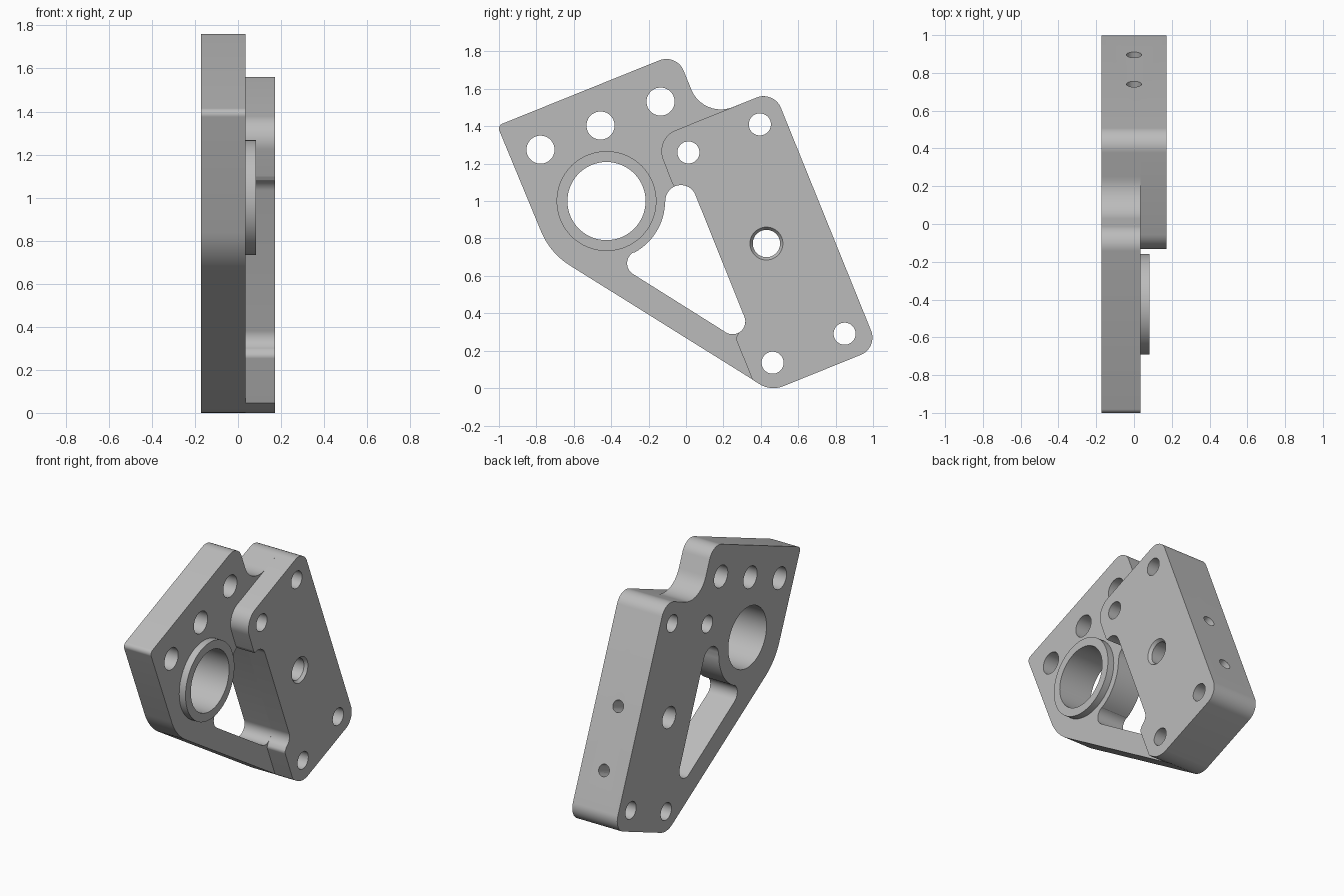
import bpy, bmesh, math
from mathutils import Vector, Matrix

cube = bpy.data.objects.get("Cube")
if cube:
    bpy.data.objects.remove(cube, do_unlink=True)

grey = bpy.data.materials.new("plain_grey")
grey.use_nodes = True
grey.diffuse_color = (0.5, 0.5, 0.5, 1)
grey.node_tree.nodes["Principled BSDF"].inputs["Base Color"].default_value = (0.5, 0.5, 0.5, 1)


def arc(y, z, r, a0, a1, steps=16):
    """Points along an arc, angles in degrees."""
    angles = [math.radians(a0 + (a1 - a0) * i / steps) for i in range(steps + 1)]
    return [(y + r * math.cos(a), z + r * math.sin(a)) for a in angles]


def circle(y, z, r):
    return arc(y, z, r, 0, 360, 64)[:-1]


def rounded(corners, steps=12):
    """Closed outline whose corners (y, z, radius) are filleted."""
    out = []
    for i, (y, z, r) in enumerate(corners):
        p = Vector((y, z))
        if r == 0:
            out.append((y, z))
            continue
        a = (Vector(corners[i - 1][:2]) - p).normalized()
        b = (Vector(corners[(i + 1) % len(corners)][:2]) - p).normalized()
        half = a.angle(b) / 2
        centre = p + (a + b).normalized() * r / math.sin(half)
        start = p + a * r / math.tan(half) - centre
        end = p + b * r / math.tan(half) - centre
        turn = math.atan2(start.x * end.y - start.y * end.x, start.dot(end))
        for k in range(steps + 1):
            out.append(tuple(centre + Matrix.Rotation(turn * k / steps, 2) @ start))
    return out


def plate(name, loops, x0, x1):
    """Extrude an outline with holes from x0 to x1."""
    curve = bpy.data.curves.new(name, "CURVE")
    curve.dimensions = "2D"
    curve.fill_mode = "BOTH"
    curve.extrude = (x1 - x0) / 2
    for loop in loops:
        spline = curve.splines.new("POLY")
        spline.points.add(len(loop) - 1)
        for point, (y, z) in zip(spline.points, loop):
            point.co = (y, z, 0, 1)
        spline.use_cyclic_u = True
    temp = bpy.data.objects.new(name + "_profile", curve)
    bpy.context.collection.objects.link(temp)
    mesh = bpy.data.meshes.new_from_object(
        temp.evaluated_get(bpy.context.evaluated_depsgraph_get()))
    bpy.data.objects.remove(temp, do_unlink=True)
    bm = bmesh.new()
    bm.from_mesh(mesh)
    for v in bm.verts:
        v.co = (v.co.z + (x0 + x1) / 2, v.co.x, v.co.y)
    bmesh.ops.remove_doubles(bm, verts=bm.verts, dist=0.0002)
    bmesh.ops.recalc_face_normals(bm, faces=bm.faces)
    bm.to_mesh(mesh)
    bm.free()
    mesh.materials.clear()
    mesh.materials.append(grey)
    obj = bpy.data.objects.new(name, mesh)
    bpy.context.collection.objects.link(obj)
    return obj


def cutter(name, start, end, r1, r2):
    """Cone or cylinder between two points, used for drilling."""
    start, end = Vector(start), Vector(end)
    axis = end - start
    bm = bmesh.new()
    bmesh.ops.create_cone(
        bm, cap_ends=True, segments=48, radius1=r1, radius2=r2, depth=axis.length,
        matrix=Matrix.Translation((start + end) / 2)
        @ axis.to_track_quat("Z", "Y").to_matrix().to_4x4())
    mesh = bpy.data.meshes.new(name)
    bm.to_mesh(mesh)
    bm.free()
    mesh.materials.append(grey)
    obj = bpy.data.objects.new(name, mesh)
    bpy.context.collection.objects.link(obj)
    obj.hide_render = True
    return obj


def drill(obj, tools):
    for tool in tools:
        mod = obj.modifiers.new("drill", "BOOLEAN")
        mod.operation = "DIFFERENCE"
        mod.solver = "EXACT"
        mod.object = tool
    mesh = bpy.data.meshes.new_from_object(
        obj.evaluated_get(bpy.context.evaluated_depsgraph_get()))
    obj.modifiers.clear()
    obj.data = mesh


BACK, STEP, COLLAR, FRONT = -0.172, 0.035, 0.083, 0.172
bore = (-0.425, 1.0)
tilt = 22

# Shared corners of the plate and the raised block
top_corner = (0.47, 1.591, 0.1)
back_corner = (1.027, 0.215, 0.1)
foot_corner = (0.455, -0.016, 0.14)

# Holes
upper_holes = [circle(y, z, 0.075) for y, z in
               ((-0.778, 1.275), (-0.457, 1.404), (-0.136, 1.532))]
block_holes = [circle(y, z, 0.059) for y, z in
               ((0.395, 1.41), (0.013, 1.26), (0.848, 0.291), (0.463, 0.136))]
pivot = (0.43, 0.773)
block_holes.append(circle(*pivot, 0.073))

# Window curving around the bore
window = (arc(-0.027, 1.0025, 0.083, tilt, 180)
          + arc(*bore, 0.313, -1, -61)
          + arc(-0.248, 0.667, 0.067, 118, 238)
          + arc(0.249, 0.356, 0.068, 238, 360 + tilt))

# Base plate
base_outline = rounded([
    (-1.009, 1.403, 0.03), (-0.05, 1.79, 0.1), (0.092, 1.439, 0.17),
    top_corner, back_corner, foot_corner, (-0.727, 0.722, 0.39)])
base = plate("base_plate",
             [base_outline, window, circle(*bore, 0.209)] + upper_holes + block_holes,
             BACK, STEP)

# Raised block
inner_edge = arc(0.249, 0.356, 0.068, -60, tilt) + arc(-0.027, 1.0025, 0.083, tilt, 115)
block_outline = rounded(
    [(-0.166, 1.334, 0.12), top_corner, back_corner, foot_corner,
     (0.355, 0.045, 0), (0.266, 0.266, 0.03)]
    + [(y, z, 0) for y, z in inner_edge] + [(-0.075, 1.098, 0.02)])
block = plate("raised_block", [block_outline] + block_holes, STEP, FRONT)

# Collar around the bore
collar = plate("bore_collar", [circle(*bore, 0.267), circle(*bore, 0.209)], STEP, COLLAR)

# Blind holes in the sloping back edge, and the pivot chamfer
inward = Vector((0, -math.cos(math.radians(tilt)), -math.sin(math.radians(tilt))))
side_drills = []
for y, z in ((0.74, 0.923), (0.895, 0.539)):
    mouth = Vector((0, y, z))
    side_drills.append(cutter("side_drill", mouth - inward * 0.1, mouth + inward * 0.25, 0.04, 0.04))
chamfer = cutter("pivot_chamfer", (FRONT - 0.04, *pivot), (FRONT + 0.02, *pivot), 0.058, 0.103)
drill(base, side_drills)
drill(block, side_drills + [chamfer])
for tool in side_drills + [chamfer]:
    bpy.data.objects.remove(tool, do_unlink=True)

# Smooth shading on the rounded walls
bpy.ops.object.select_all(action="DESELECT")
for obj in (base, block, collar):
    obj.select_set(True)
bpy.context.view_layer.objects.active = base
bpy.ops.object.shade_smooth_by_angle(angle=math.radians(30))
